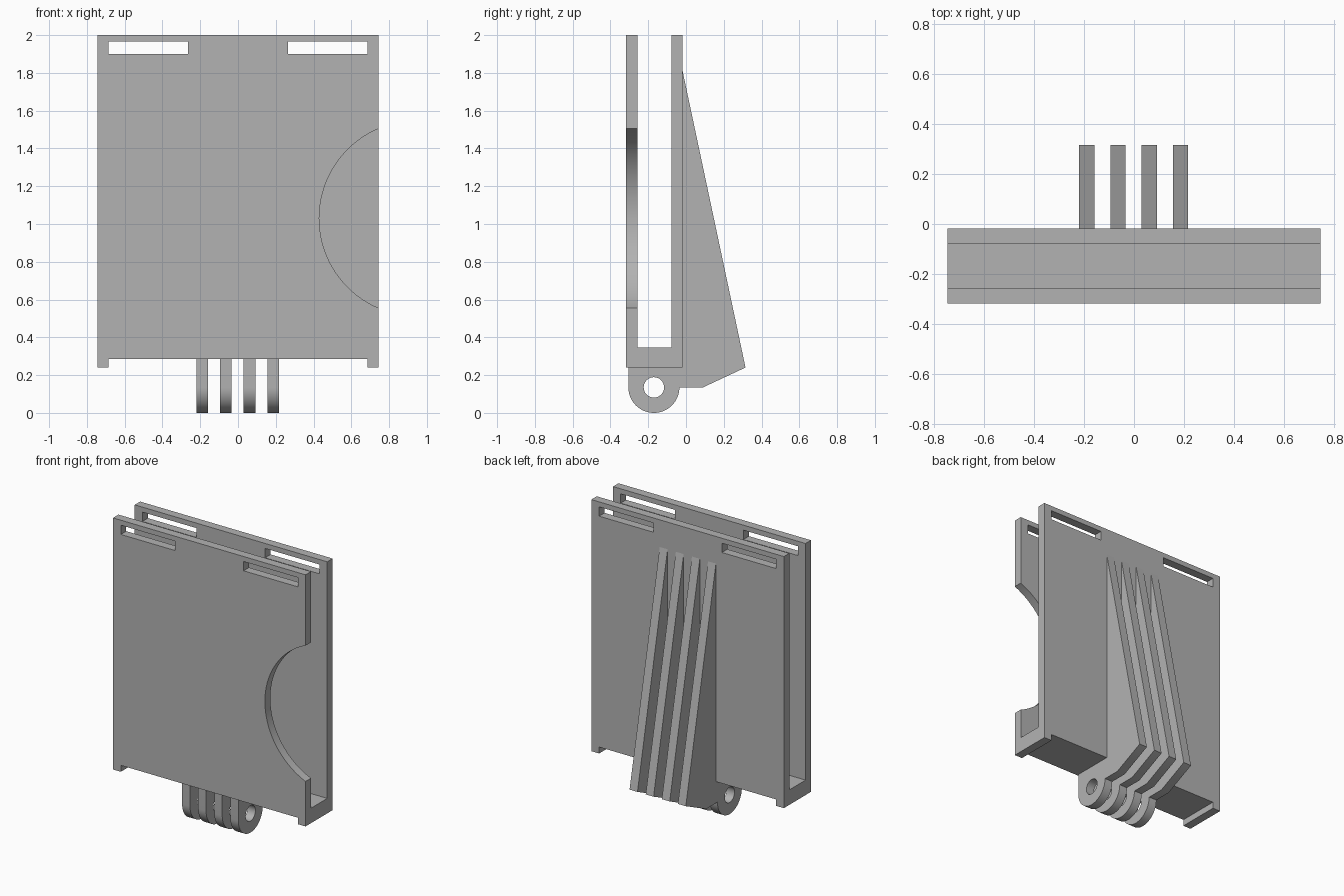
import bpy, bmesh, math
from mathutils import Vector

cube = bpy.data.objects.get("Cube")
if cube:
    bpy.data.objects.remove(cube, do_unlink=True)

grey = bpy.data.materials.new("plain_grey")
grey.use_nodes = True
GREY = (0.45, 0.45, 0.45, 1)
grey.diffuse_color = GREY
grey.node_tree.nodes["Principled BSDF"].inputs["Base Color"].default_value = GREY


def extrude(name, points, step):
    """Solid made by sweeping a closed flat outline along a vector."""
    bm = bmesh.new()
    face = bm.faces.new([bm.verts.new(p) for p in points])
    res = bmesh.ops.extrude_face_region(bm, geom=[face])
    moved = [v for v in res["geom"] if isinstance(v, bmesh.types.BMVert)]
    bmesh.ops.translate(bm, verts=moved, vec=Vector(step))
    bmesh.ops.recalc_face_normals(bm, faces=bm.faces)
    mesh = bpy.data.meshes.new(name)
    bm.to_mesh(mesh)
    bm.free()
    mesh.materials.append(grey)
    obj = bpy.data.objects.new(name, mesh)
    bpy.context.collection.objects.link(obj)
    return obj


def arc(cy, cz, r, start, end, n):
    return [(cy + r * math.cos(a), cz + r * math.sin(a))
            for a in (start + (end - start) * i / n for i in range(n + 1))]


def box(name, x0, x1, y0, y1, z0, z1):
    ring = [(x0, y0, z0), (x1, y0, z0), (x1, y0, z1), (x0, y0, z1)]
    return extrude(name, ring, (0, y1 - y0, 0))


def select(obj):
    bpy.ops.object.select_all(action='DESELECT')
    obj.select_set(True)
    bpy.context.view_layer.objects.active = obj


def cut(obj, cutter):
    cutter.hide_render = True
    select(obj)
    mod = obj.modifiers.new("cut", 'BOOLEAN')
    mod.operation, mod.solver, mod.object = 'DIFFERENCE', 'EXACT', cutter
    bpy.ops.object.modifier_apply(modifier=mod.name)
    bpy.data.objects.remove(cutter, do_unlink=True)


def finish(obj):
    select(obj)
    bpy.ops.object.shade_smooth_by_angle(angle=math.radians(30))


# Open-ended holder: U section swept across the width
W, FRONT, BACK, T = 0.745, -0.317, -0.018, 0.06
u = [(FRONT, 0.24), (BACK, 0.24), (BACK, 2), (BACK - T, 2), (BACK - T, 0.345),
     (FRONT + T, 0.345), (FRONT + T, 2), (FRONT, 2)]
holder = extrude("holder", [(-W, y, z) for y, z in u], (2 * W, 0, 0))

# Recess underneath leaves a foot at each end
cut(holder, box("foot_recess", -0.685, 0.685, -0.5, 0.5, 0.1, 0.285))

# Strap slots through both plates
for x in (-0.685, 0.265):
    cut(holder, box("strap_slot", x, x + 0.42, -0.5, 0.5, 1.9, 1.965))

# Round finger notch in the front plate only
ring = arc(0.946, 1.03, 0.516, 0, math.tau, 96)[:-1]
cut(holder, extrude("finger_notch", [(x, -0.5, z) for x, z in ring], (0, 0.34, 0)))
finish(holder)

# Four back ribs, each ending in a rounded hinge lug with a bolt hole
CY, CZ, R = -0.17, 0.135, 0.135
profile = ([(-0.05, 1.81), (BACK, 1.81), (0.315, 0.24), (0.09, CZ)]
           + arc(CY, CZ, R, 0, -math.pi, 32)
           + [(CY - R, 0.31), (-0.05, 0.31)])
hole = arc(CY, CZ, 0.054, 0, math.tau, 40)[:-1]
for i in range(4):
    x = -0.219 + i * 0.1247
    rib = extrude(f"hinge_rib_{i + 1}", [(x, y, z) for y, z in profile], (0.061, 0, 0))
    cut(rib, extrude("bolt_hole", [(x - 0.02, y, z) for y, z in hole], (0.1, 0, 0)))
    finish(rib)
